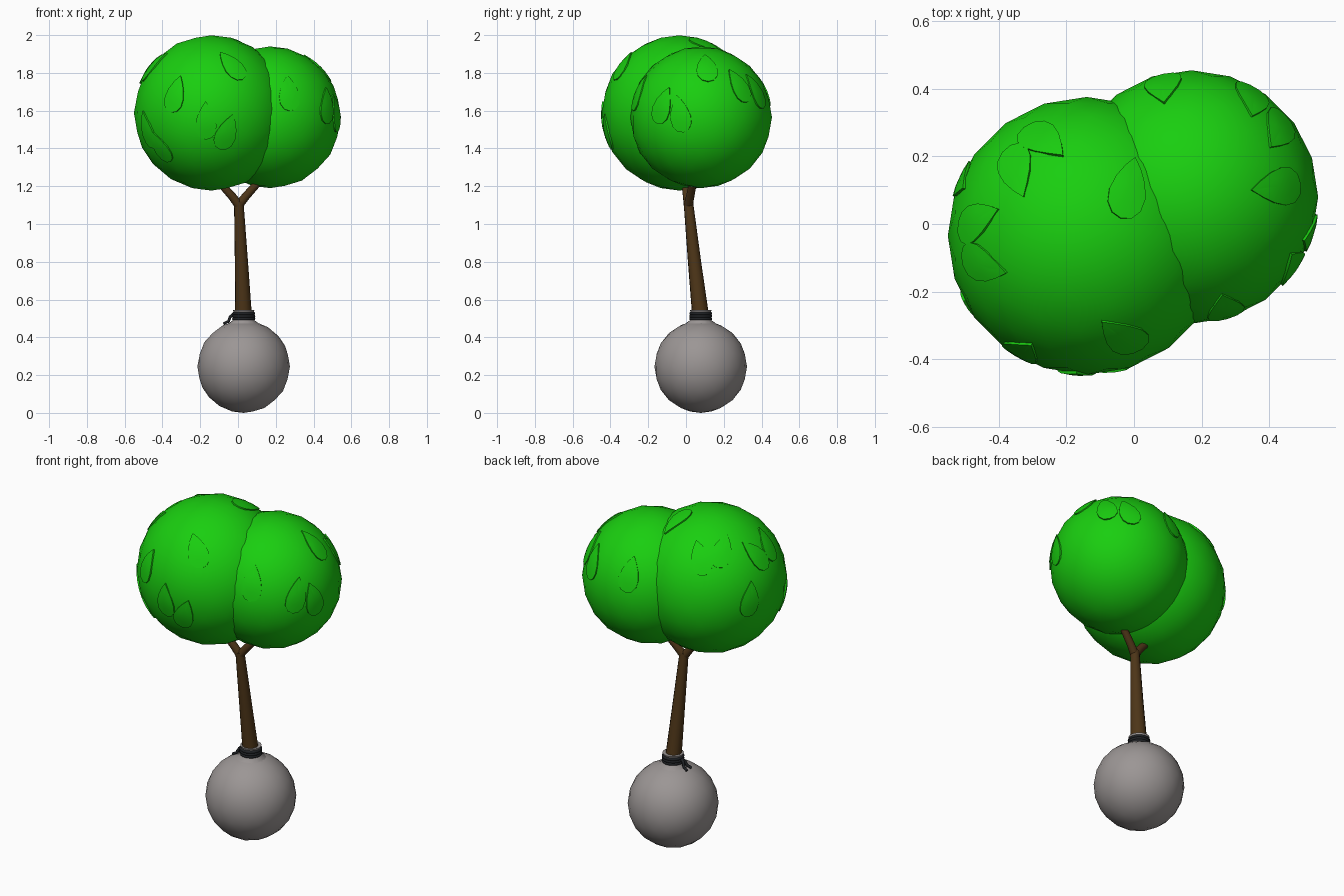
import bpy, bmesh
from math import sin, cos, pi, radians
from mathutils import Vector

if "Cube" in bpy.data.objects:
    bpy.data.objects.remove(bpy.data.objects["Cube"])


def material(name, rgb):
    m = bpy.data.materials.new(name)
    m.diffuse_color = (*rgb, 1)
    m.use_nodes = True
    m.node_tree.nodes["Principled BSDF"].inputs["Base Color"].default_value = m.diffuse_color
    return m


GREEN = material("foliage", (0.01, 0.62, 0.005))
BROWN = material("bark", (0.075, 0.036, 0.009))
BLACK = material("rope", (0.014, 0.016, 0.019))
GREY = material("burlap", (0.33, 0.305, 0.3))


def finish(obj, name, mat, angle=50):
    obj.name = name
    obj.data.materials.clear()
    obj.data.materials.append(mat)
    bpy.ops.object.select_all(action='DESELECT')
    obj.select_set(True)
    bpy.context.view_layer.objects.active = obj
    bpy.ops.object.shade_smooth_by_angle(angle=radians(angle))
    return obj


def mesh_object(bm, name, mat, angle=50):
    bmesh.ops.recalc_face_normals(bm, faces=bm.faces[:])
    me = bpy.data.meshes.new(name)
    bm.to_mesh(me)
    bm.free()
    obj = bpy.data.objects.new(name, me)
    bpy.context.collection.objects.link(obj)
    return finish(obj, name, mat, angle)


def ball(name, centre, radius, mat):
    bpy.ops.mesh.primitive_ico_sphere_add(subdivisions=3, radius=radius, location=centre)
    return finish(bpy.context.object, name, mat)


def tube(name, points, mat, sides=12):
    """Tapered tube through (x, y, z, radius) points."""
    bm = bmesh.new()
    pts = [Vector(p[:3]) for p in points]
    rings = []
    for i, p in enumerate(pts):
        d = (pts[min(i + 1, len(pts) - 1)] - pts[max(i - 1, 0)]).normalized()
        a = d.cross(Vector((0.1, 1, 0))).normalized()
        b = d.cross(a)
        r = points[i][3]
        rings.append([bm.verts.new(p + r * (a * cos(2 * pi * k / sides) + b * sin(2 * pi * k / sides)))
                      for k in range(sides)])
    for lo, hi in zip(rings, rings[1:]):
        for k in range(sides):
            n = (k + 1) % sides
            bm.faces.new((lo[k], lo[n], hi[n], hi[k]))
    bm.faces.new(rings[0])
    bm.faces.new(rings[-1])
    return mesh_object(bm, name, mat)


def leaves(name, centre, radius, specs, length=0.21, width=0.15, sides=14):
    """Thin teardrop leaves wrapped on a crown; specs are (offset, lean in degrees)."""
    bm = bmesh.new()
    c = Vector(centre)
    for offset, lean in specs:
        n = Vector(offset).normalized()
        up = (Vector((0, 0, 1)) - n * n.z).normalized()
        right = up.cross(n)
        a = radians(lean)
        along = up * cos(a) + right * sin(a)
        across = along.cross(n)

        def ring(scale, r):
            out = []
            for k in range(sides):
                t = 2 * pi * k / sides
                u = scale * length / 2 * cos(t)
                v = scale * width / 2 * sin(t) * abs(sin(t / 2))
                d = (n * radius + along * u + across * v).normalized()
                out.append(bm.verts.new(c + d * r))
            return out

        rings = [ring(1, radius - 0.012), ring(1, radius + 0.003), ring(0.5, radius + 0.004)]
        for lo, hi in zip(rings, rings[1:]):
            for k in range(sides):
                j = (k + 1) % sides
                bm.faces.new((lo[k], lo[j], hi[j], hi[k]))
        mid = bm.verts.new(c + n * (radius + 0.004))
        for k in range(sides):
            bm.faces.new((rings[2][k], rings[2][(k + 1) % sides], mid))
    return mesh_object(bm, name, GREEN)


# Crowns
BIG, BIG_R = (-0.14, -0.035, 1.588), 0.411
SMALL, SMALL_R = (0.17, 0.08, 1.565), 0.375
ball("large_crown", BIG, BIG_R, GREEN)
ball("small_crown", SMALL, SMALL_R, GREEN)

# Leaves on the crowns
leaves("large_crown_leaves", BIG, BIG_R, [
    ((0.105, -0.295, 0.25), -25), ((-0.19, -0.34, 0.10), 8),
    ((-0.03, -0.40, -0.04), 0), ((0.08, -0.38, -0.10), 18),
    ((-0.34, -0.20, -0.09), -10), ((-0.275, -0.24, -0.175), -22),
    ((-0.33, 0.045, 0.24), -25), ((-0.31, -0.085, 0.25), 25),
    ((-0.13, 0.285, 0.26), -20), ((-0.21, 0.195, 0.29), 25),
    ((0.125, 0.145, 0.36), 155), ((-0.375, 0.165, 0.03), 10)])
leaves("small_crown_leaves", SMALL, SMALL_R, [
    ((-0.085, 0.33, 0.15), 5), ((0.18, 0.29, 0.14), -15),
    ((0.26, 0.20, 0.17), -15), ((0.26, 0.03, 0.27), 0),
    ((0.10, -0.33, 0.13), 2), ((0.31, -0.21, 0.065), 15),
    ((0.36, -0.115, 0.02), -12)])

# Trunk and fork
tube("trunk", [(0.031, 0.082, 0.47, 0.046), (0.018, 0.045, 0.8, 0.035), (0.004, 0.012, 1.12, 0.025)], BROWN)
tube("left_branch", [(0.004, 0.012, 1.10, 0.024), (-0.03, 0.006, 1.145, 0.022), (-0.09, -0.004, 1.212, 0.02)], BROWN)
tube("right_branch", [(0.004, 0.012, 1.10, 0.024), (0.04, 0.022, 1.145, 0.022), (0.12, 0.04, 1.235, 0.02)], BROWN)

# Root ball with gathered neck
X, Y = 0.03, 0.078
ball("root_ball", (X, Y, 0.245), 0.245, GREY)
tube("root_ball_neck", [(X, Y, 0.46, 0.10), (X, Y, 0.49, 0.058), (X, Y, 0.525, 0.05), (X, Y, 0.545, 0.058)], GREY, 16)

# Rope coils and loose ends
for i in range(3):
    bpy.ops.mesh.primitive_torus_add(location=(X, Y, 0.498 + 0.014 * i), major_radius=0.053,
                                     minor_radius=0.0085, major_segments=18, minor_segments=8)
    finish(bpy.context.object, f"rope_coil_{i + 1}", BLACK)
for i, s in enumerate((-1, 1)):
    tube(f"rope_end_{i + 1}", [(X - 0.055, Y, 0.522, 0.008), (X - 0.072, Y + 0.008 * s, 0.508, 0.008),
                               (X - 0.08, Y + 0.014 * s, 0.485, 0.008),
                               (X - 0.106, Y + 0.022 * s, 0.472, 0.007)], BLACK, 8)
